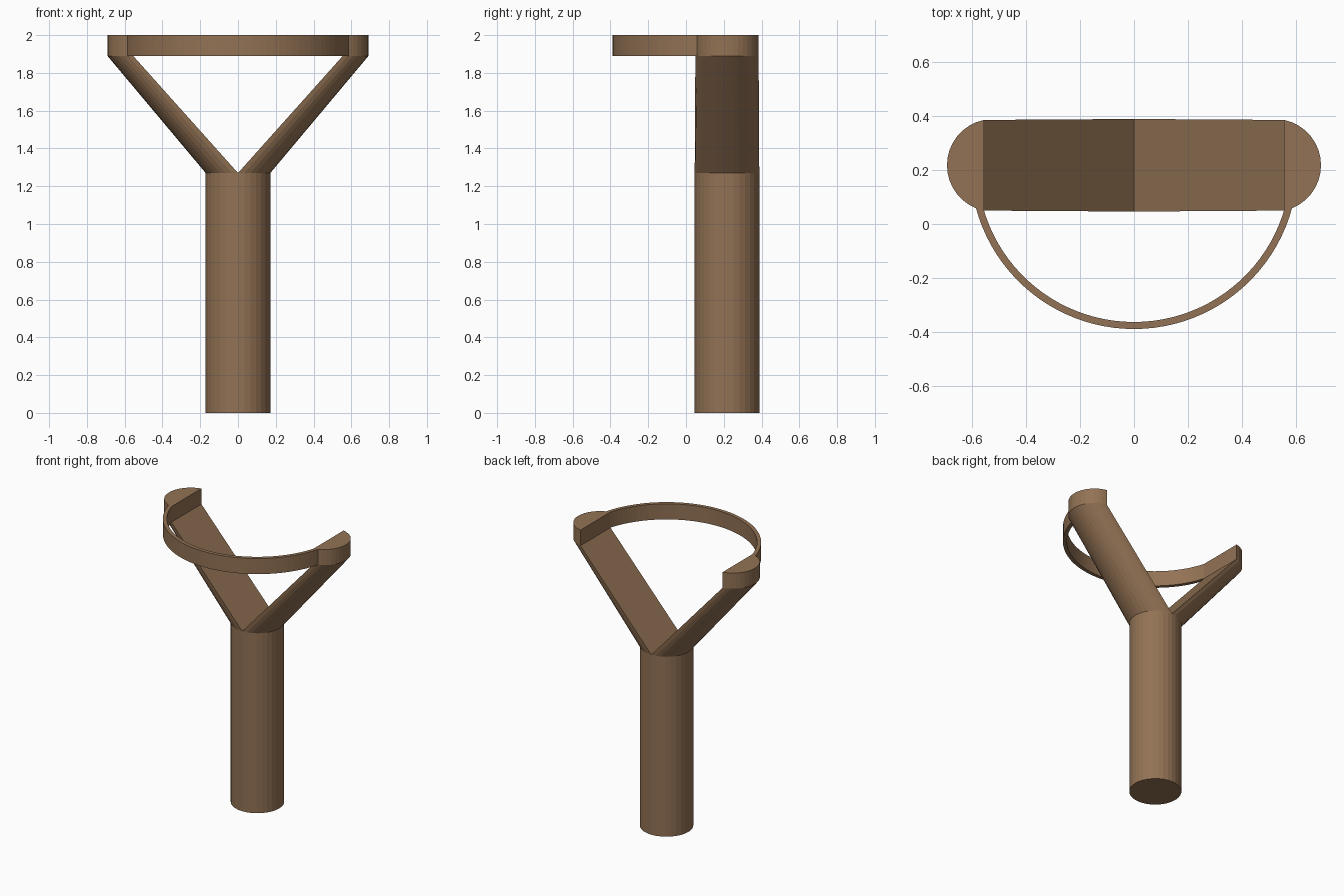
import bpy
import bmesh
import math

if "Cube" in bpy.data.objects:
    bpy.data.objects.remove(bpy.data.objects["Cube"])

wood = bpy.data.materials.new("brown wood")
wood.diffuse_color = (0.29, 0.17, 0.09, 1)
wood.use_nodes = True
wood.node_tree.nodes["Principled BSDF"].inputs["Base Color"].default_value = wood.diffuse_color

CY, R = 0.217, 0.171          # centre line and radius of the handle
Z_FORK, Z_CAP, Z_TOP = 1.27, 1.89, 2.0
SEG = 32


def loft(name, rings, cap_start, cap_end, loop=False):
    """Skin a list of closed rings of points."""
    bm = bmesh.new()
    vs = [[bm.verts.new(p) for p in ring] for ring in rings]
    n = len(vs[0])
    for a, b in zip(vs, vs[1:]):
        for i in range(n):
            j = (i + 1) % n
            bm.faces.new((a[i], a[j], b[j], b[i]))
    if cap_start:
        bm.faces.new(vs[0][::-1])
    if cap_end:
        bm.faces.new(vs[-1])
    me = bpy.data.meshes.new(name)
    bm.to_mesh(me)
    bm.free()
    me.materials.append(wood)
    ob = bpy.data.objects.new(name, me)
    bpy.context.collection.objects.link(ob)
    return ob


def arc(cx, z, half_angle, n, side):
    """Outward-bulging arc, counter-clockwise seen from above."""
    pts = []
    for i in range(n + 1):
        a = -half_angle + 2 * half_angle * i / n
        pts.append((side * (cx + R * math.cos(a)), CY + R * math.sin(a), z))
    return pts if side > 0 else pts[::-1]


# Round handle, its top is closed by the two arms
def circle(z):
    return [(R * math.cos(2 * math.pi * i / SEG),
             CY + R * math.sin(2 * math.pi * i / SEG), z) for i in range(SEG)]


loft("handle", [circle(0), circle(Z_FORK)], True, False)

# Half-round fork arms, each ending in an upright tip
tip_angle = math.acos(0.035 / R)
for side, name in ((1, "right_arm"), (-1, "left_arm")):
    loft(name, [arc(0, Z_FORK, math.pi / 2, SEG // 2, side),
                arc(0.52, Z_CAP, tip_angle, SEG // 2, side),
                arc(0.52, Z_TOP, tip_angle, SEG // 2, side)], False, True)

# Thin curved band joining the tips at the front
RO, RI, N = 0.605, 0.579, 44
start = math.pi + 0.2
end = 2 * math.pi - 0.2
sections = []
for i in range(N + 1):
    a = start + (end - start) * i / N
    c, s = math.cos(a), math.sin(a)
    sections.append([(RI * c, CY + RI * s, Z_CAP), (RI * c, CY + RI * s, Z_TOP),
                     (RO * c, CY + RO * s, Z_TOP), (RO * c, CY + RO * s, Z_CAP)])
band = loft("band", sections, True, True)
bm = bmesh.new()
bm.from_mesh(band.data)
bmesh.ops.recalc_face_normals(bm, faces=bm.faces)
bm.to_mesh(band.data)
bm.free()
